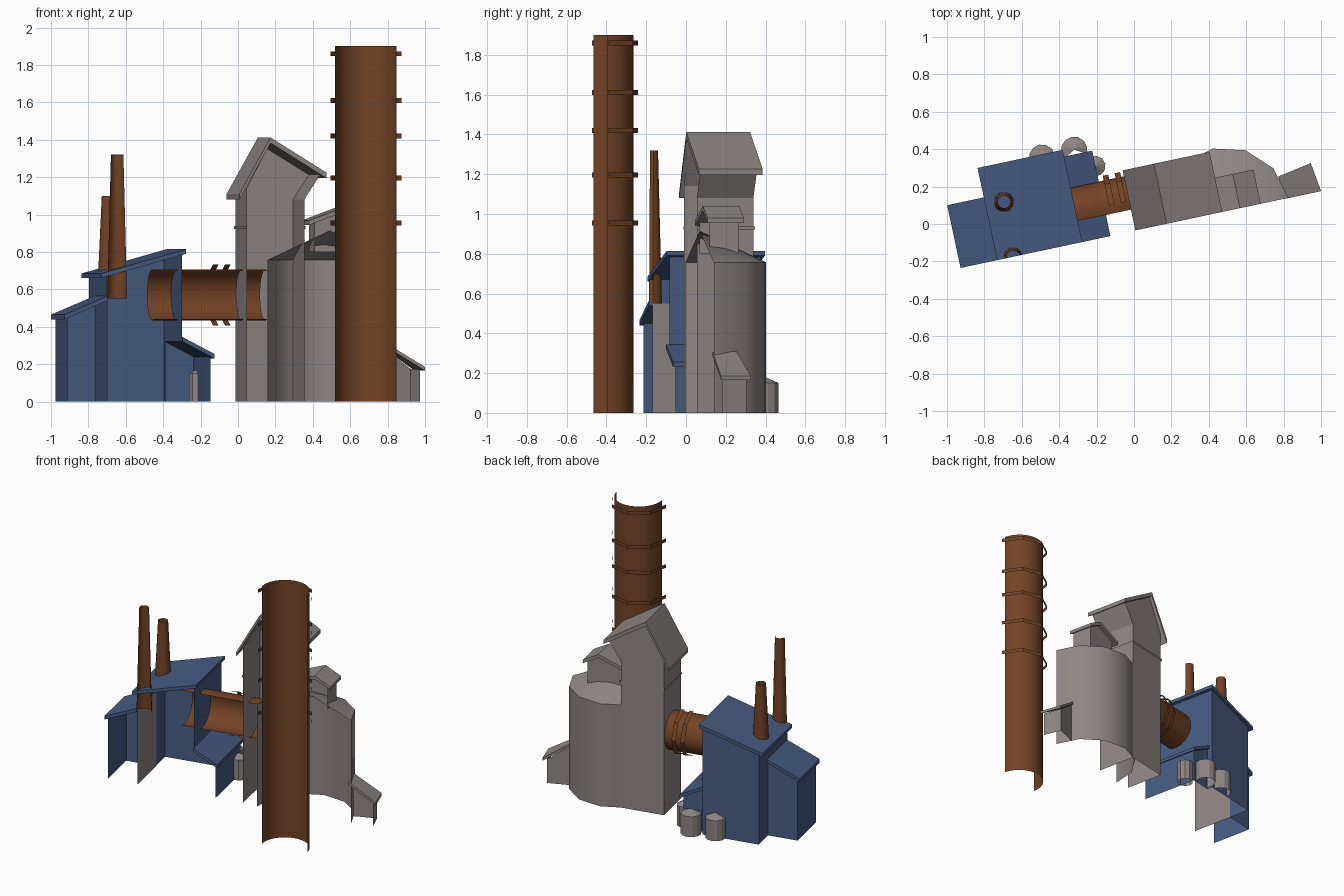
import bpy, bmesh, math

if "Cube" in bpy.data.objects:
    bpy.data.objects.remove(bpy.data.objects["Cube"])

TURN = math.radians(12)   # whole plant is turned on its site


def material(name, rgb):
    m = bpy.data.materials.new(name)
    m.diffuse_color = (*rgb, 1)
    m.use_nodes = True
    m.node_tree.nodes["Principled BSDF"].inputs["Base Color"].default_value = m.diffuse_color
    return m


BLUE = material("blue_cladding", (0.06, 0.105, 0.22))
GREY = material("warm_grey", (0.27, 0.24, 0.23))
BROWN = material("rust_brown", (0.17, 0.055, 0.018))


def build(name, mat, verts, faces, smooth=False):
    """Mesh object from local (u, v, z) points."""
    me = bpy.data.meshes.new(name)
    me.from_pydata(verts, [], faces)
    bm = bmesh.new()
    bm.from_mesh(me)
    bmesh.ops.remove_doubles(bm, verts=bm.verts, dist=1e-5)
    bmesh.ops.recalc_face_normals(bm, faces=bm.faces)
    for f in bm.faces:
        f.smooth = smooth
    bm.to_mesh(me)
    bm.free()
    me.materials.append(mat)
    ob = bpy.data.objects.new(name, me)
    ob.rotation_euler.z = TURN
    bpy.context.collection.objects.link(ob)
    return ob


def loft(name, mat, a, b, closed=False, smooth=False):
    """Sheet between two rows of points."""
    n = len(a)
    faces = []
    for i in range(n if closed else n - 1):
        j = (i + 1) % n
        faces.append((i, j, n + j, n + i))
    return build(name, mat, list(a) + list(b), faces, smooth)


def arc(cu, cv, r, z, a0, a1, n):
    """Horizontal arc of points."""
    out = []
    for i in range(n + 1):
        t = math.radians(a0 + (a1 - a0) * i / n)
        out.append((cu + r * math.cos(t), cv + r * math.sin(t), z))
    return out


def side_arc(u, r, a, n):
    """Arc in the v-z plane, used for the duct."""
    out = []
    for i in range(n + 1):
        t = math.radians(-a + 2 * a * i / n)
        out.append((u, 0.125 + r * math.cos(t), 0.57 + r * math.sin(t)))
    return out


def shell(name, mat, profile, v0, v1, skip=()):
    """Front-open building: (u, z) profile pulled back, with a back wall."""
    n = len(profile)
    verts = [(u, v, z) for v in (v0, v1) for u, z in profile]
    faces = [(i, i + 1, n + i + 1, n + i) for i in range(n - 1) if i not in skip]
    faces.append(tuple(range(n, 2 * n)))
    return build(name, mat, verts, faces)


def roof(name, mat, line, v0, v1, t=0.025):
    """Roof slab below a (u, z) line."""
    prof = list(line) + [(u, z - t) for u, z in reversed(line)]
    n = len(prof)
    verts = [(u, v, z) for v in (v0, v1) for u, z in prof]
    faces = [(i, (i + 1) % n, n + (i + 1) % n, n + i) for i in range(n)]
    faces += [tuple(range(n)), tuple(range(n, 2 * n))]
    return build(name, mat, verts, faces)


# Blue boiler house: left lean-to, tall middle, right lean-to
shell("left_house", BLUE, [(-.935, 0), (-.935, .45), (-.72, .54), (-.72, 0)], -.02, .29, skip=(2,))
roof("left_house_roof", BLUE, [(-.956, .465), (-.72, .565)], -.037, .306)
shell("main_house", BLUE, [(-.72, 0), (-.72, .67), (-.31, .785), (-.31, .32), (-.31, 0)], -.02, .45, skip=(3,))
roof("main_house_roof", BLUE, [(-.756, .685), (-.291, .815)], -.037, .467)
shell("right_house", BLUE, [(-.31, 0), (-.31, .32), (-.155, .239), (-.155, 0)], -.02, .41, skip=(0,))
roof("right_house_roof", BLUE, [(-.31, .345), (-.137, .255)], -.037, .43)
loft("house_back_return", BLUE, [(-.31, .41, 0), (-.31, .41, .32)], [(-.31, .45, 0), (-.31, .45, .32)])

# Grey lining on the inner side of the middle house's left wall
loft("inner_lining", GREY, [(-.717, -.02, 0), (-.717, -.02, .55)], [(-.717, .29, 0), (-.717, .29, .55)])

# Two tapered stacks on the house (the front one is a half shell)
loft("rear_stack", BROWN, arc(-.655, .26, .055, .66, 0, 360, 16),
     arc(-.655, .26, .034, 1.10, 0, 360, 16), smooth=True)
loft("front_stack", BROWN, arc(-.668, -.036, .054, .55, 0, 180, 8),
     arc(-.668, -.036, .034, 1.32, 0, 180, 8), smooth=True)

# Storage tanks behind the house
tanks = [(-.407, .45, .07, 0, 180, 6), (-.23, .455, .07, -30, 210, 8), (-.138, .346, .055, 0, 360, 10)]
for i, (cu, cv, r, a0, a1, n) in enumerate(tanks):
    rim = arc(cu, cv, r, .15, a0, a1, n)
    loft(f"tank_{i}", GREY, arc(cu, cv, r, 0, a0, a1, n), rim)
    loft(f"tank_lid_{i}", GREY, rim, [(cu, cv, .18)] * (n + 1))

# Duct between house and tower, with two collars
loft("duct", BROWN, side_arc(-.443, .136, 110, 16), side_arc(.176, .136, 110, 16), smooth=True)
for i, u in enumerate((-.11, -.045)):
    loft(f"duct_collar_{i}", BROWN, side_arc(u, .162, 90, 4), side_arc(u + .03, .162, 90, 4))

# Grey tower with a flared head and uneven gable
shell("tower", GREY, [(.045, 0), (.045, 1.14), (.17, 1.38), (.445, 1.213), (.358, 1.08), (.358, 0)], -.02, .27)
roof("tower_roof", GREY, [(0, 1.11), (.171, 1.412), (.475, 1.225)], -.035, .293, t=.03)
lip = [(.037, -.02), (.037, .278), (.366, .278), (.366, -.02)]
loft("tower_lip", GREY, [(u, v, .923) for u, v in lip], [(u, v, .938) for u, v in lip])

# Half-round silo beside the tower with a half cone on top
rim = arc(.495, -.035, .342, .757, 0, 180, 6)
loft("silo", GREY, arc(.495, -.035, .342, 0, 0, 180, 6), rim, smooth=True)
loft("silo_cone", GREY, rim, [(.495, -.035, .915)] * 7, smooth=True)

# Small hut on the silo
shell("hut", GREY, [(.417, .8), (.417, .958), (.572, 1.017), (.66, .968), (.66, .8)], -.02, .13)
roof("hut_roof", GREY, [(.38, .968), (.572, 1.04), (.685, .98)], -.035, .152)

# Skewed lean-to at the right end
plan = [(.80, .075), (.966, .105), (.99, -.025)]
loft("annex_walls", GREY, [(u, v, 0) for u, v in plan],
     [(.80, .075, .295), (.966, .105, .175), (.99, -.025, .172)])
top = [(.815, -.036, .305), (1.015, -.036, .185), (.992, .122, .185), (.808, .088, .31)]
low = [(u, v, z - .02) for u, v, z in top]
build("annex_roof", GREY, top + low,
      [(0, 1, 2, 3), (4, 5, 6, 7)] + [(i, (i + 1) % 4, 4 + (i + 1) % 4, 4 + i) for i in range(4)])

# Tall half-round chimney in front, with collars
CU, CV = .58, -.564
loft("chimney", BROWN, arc(CU, CV, .166, 0, 0, 180, 16), arc(CU, CV, .166, 1.9, 0, 180, 16), smooth=True)
for i, z in enumerate((.955, 1.195, 1.42, 1.61, 1.86)):
    loft(f"chimney_collar_{i}", BROWN, arc(CU, CV, .195, z - .013, 0, 180, 4),
         arc(CU, CV, .195, z + .013, 0, 180, 4))
